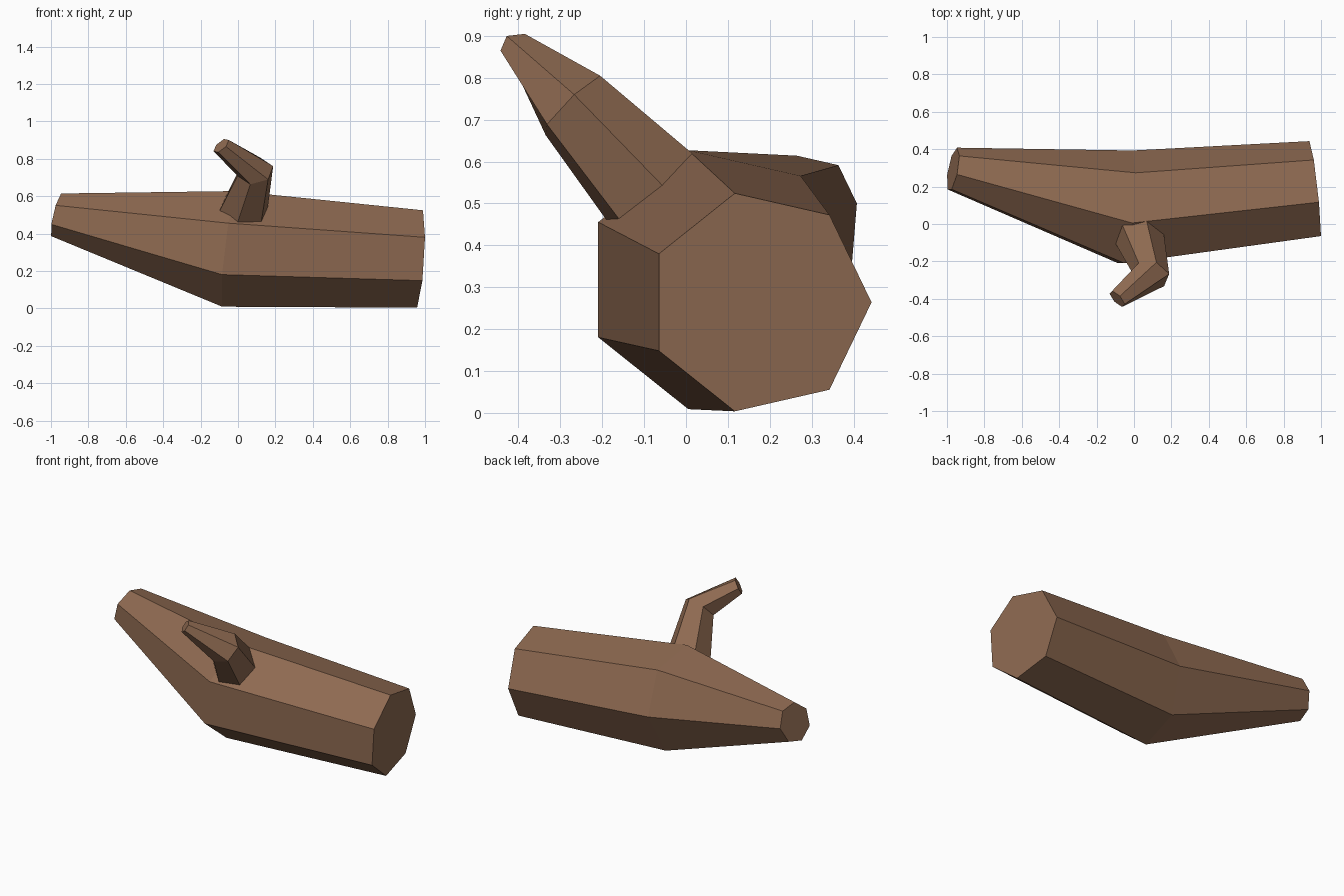
import bpy
import bmesh
from math import cos, sin, tau
from mathutils import Vector

cube = bpy.data.objects.get("Cube")
if cube:
    bpy.data.objects.remove(cube, do_unlink=True)

# Bark colour
bark = bpy.data.materials.new("bark_brown")
bark.use_nodes = True
colour = (0.27, 0.143, 0.082, 1)
bark.diffuse_color = colour
shader = next(n for n in bark.node_tree.nodes if n.type == 'BSDF_PRINCIPLED')
shader.inputs["Base Color"].default_value = colour
shader.inputs["Roughness"].default_value = 0.9


def loft(name, rings):
    """Join successive rings of points into a closed, flat-shaded tube."""
    bm = bmesh.new()
    loops = [[bm.verts.new(p) for p in ring] for ring in rings]
    n = len(loops[0])
    for a, b in zip(loops, loops[1:]):
        for i in range(n):
            j = (i + 1) % n
            bm.faces.new((a[i], a[j], b[j], b[i]))
    bm.faces.new(loops[0])
    bm.faces.new(loops[-1])
    bmesh.ops.recalc_face_normals(bm, faces=bm.faces)
    mesh = bpy.data.meshes.new(name)
    bm.to_mesh(mesh)
    bm.free()
    mesh.materials.append(bark)
    obj = bpy.data.objects.new(name, mesh)
    bpy.context.collection.objects.link(obj)
    return obj


def log_ring(y, z, radius, offset, lean_y, lean_z):
    """Seven-sided section, cut by the plane x = offset + lean_y*y + lean_z*z."""
    points = []
    for i in range(7):
        py = y + radius * cos(tau * i / 7)
        pz = z + radius * sin(tau * i / 7)
        points.append((offset + lean_y * py + lean_z * pz, py, pz))
    return points


def branch_ring(centre, first, third):
    """Regular hexagon from its centre and two alternate spokes."""
    c, a, b = Vector(centre), Vector(first), Vector(third)
    return [c + s for s in (a, a + b, b, -a, -a - b, -b)]


# Bent trunk, thickest at the bend
loft("log", [
    log_ring(0.291, 0.500, 0.117, -1.135, 0.18, 0.23),
    log_ring(0.076, 0.318, 0.317, -0.086, 0.10, 0.12),
    log_ring(0.176, 0.264, 0.267, 0.970, -0.108, 0.06),
])

# Crooked branch stub, rooted inside the log
loft("branch", [
    branch_ring((0.024, -0.061, 0.511), (0.037, 0.105, 0.084), (0.096, -0.079, -0.074)),
    branch_ring((0.093, -0.270, 0.734), (0.027, 0.065, 0.071), (0.068, -0.062, -0.045)),
    branch_ring((-0.090, -0.400, 0.870), (0.015, 0.015, 0.035), (0.026, -0.043, -0.005)),
])
